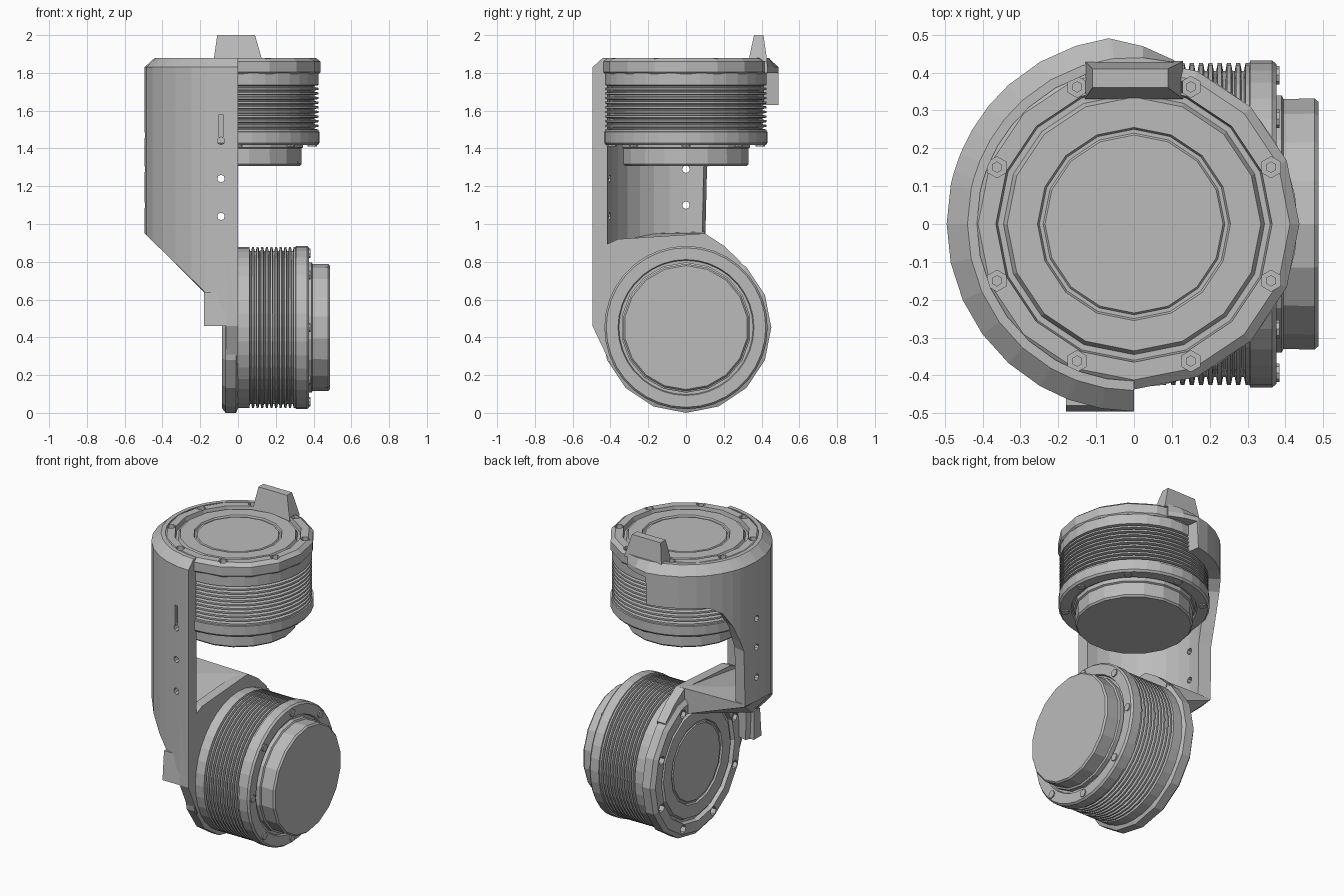
import bpy, bmesh
from math import sin, cos, pi, radians
from mathutils import Matrix

if "Cube" in bpy.data.objects:
    bpy.data.objects.remove(bpy.data.objects["Cube"])

grey = bpy.data.materials.new("machined_grey")
grey.use_nodes = True
grey.diffuse_color = (0.5, 0.5, 0.5, 1)
grey.node_tree.nodes["Principled BSDF"].inputs["Base Color"].default_value = (0.5, 0.5, 0.5, 1)


def finish(name, bm, matrix=Matrix()):
    bmesh.ops.recalc_face_normals(bm, faces=bm.faces)
    mesh = bpy.data.meshes.new(name)
    bm.to_mesh(mesh)
    bm.free()
    mesh.transform(matrix)
    mesh.materials.append(grey)
    obj = bpy.data.objects.new(name, mesh)
    bpy.context.collection.objects.link(obj)
    return obj


def lathe(name, profile, sides, matrix):
    """Spin (radius, height) points around the local z axis."""
    bm = bmesh.new()
    verts = [bm.verts.new((r, 0, w)) for r, w in profile]
    edges = [bm.edges.new(pair) for pair in zip(verts, verts[1:])]
    bmesh.ops.spin(bm, geom=verts + edges, cent=(0, 0, 0), axis=(0, 0, 1),
                   angle=2 * pi, steps=sides)
    bmesh.ops.remove_doubles(bm, verts=bm.verts, dist=0.0005)
    return finish(name, bm, matrix)


def rods(name, places, radius, depth, matrix=Matrix(), sides=8):
    """Several cylinders in one mesh, each placed by its own matrix."""
    bm = bmesh.new()
    for place in places:
        bmesh.ops.create_cone(bm, cap_ends=True, segments=sides, radius1=radius,
                              radius2=radius, depth=depth, matrix=place)
    return finish(name, bm, matrix)


def hull(name, points):
    bm = bmesh.new()
    for p in points:
        bm.verts.new(p)
    out = bmesh.ops.convex_hull(bm, input=bm.verts)
    loose = [v for v in out["geom_interior"] if isinstance(v, bmesh.types.BMVert)]
    bmesh.ops.delete(bm, geom=loose, context='VERTS')
    bmesh.ops.dissolve_limit(bm, angle_limit=0.02, verts=bm.verts, edges=bm.edges)
    return finish(name, bm)


def cut(obj, cutter):
    cutter.hide_render = True
    mod = obj.modifiers.new("cut", 'BOOLEAN')
    mod.operation, mod.solver, mod.object = 'DIFFERENCE', 'EXACT', cutter
    bpy.context.view_layer.objects.active = obj
    bpy.ops.object.modifier_apply(modifier=mod.name)
    bpy.data.objects.remove(cutter)


def circle_places(radius, height, phase):
    return [Matrix.Translation((radius * cos(a), radius * sin(a), height))
            for a in (phase + pi / 4 * k for k in range(8))]


def actuator(prefix, matrix, rim):
    """Motor unit: cover at local z = 0, output cap at local z = 0.57."""
    cover = lathe(prefix + "_cover", [
        (0, .012), (.235, .012), (.24, .018), (.25, .018), (.255, .008), (.335, .008),
        (.345, .028), (.36, .028), (.365, 0), (rim - .025, 0), (rim, .02), (rim, .075),
        (.428, .085), (0, .085)], 16, matrix)
    cut(cover, rods("pocket_cutter", circle_places(.392, 0, pi / 8), .028, .08, matrix, 6))
    rods(prefix + "_cover_bolts", circle_places(.392, .035, pi / 8), .015, .025, matrix, 6)

    # Finned housing between two plain bands
    body = [(0, .08), (.425, .08), (.425, .145)]
    fins, start, pitch = 10, .145, .0245
    for k in range(fins):
        w = start + k * pitch
        body += [(.404, w + .004), (.404, w + .010), (.425, w + .014), (.425, w + pitch)]
    body += [(.432, .392), (.432, .45), (.422, .462), (.36, .462), (.355, .45), (0, .45)]
    lathe(prefix + "_housing", body, 36, matrix)
    rods(prefix + "_rim_bolts", circle_places(.393, .46, 0), .024, .018, matrix)
    lathe(prefix + "_output_cap", [(0, .44), (.345, .44), (.345, .475), (.335, .48),
                                   (.337, .562), (.328, .572), (0, .572)], 18, matrix)


# Two matching actuators at right angles
actuator("upper", Matrix.Translation((0, 0, 1.88)) @ Matrix.Rotation(pi, 4, 'X'), .437)
actuator("lower", Matrix.Translation((-.085, 0, .452)) @ Matrix.Rotation(pi / 2, 4, 'Y'), .452)


# Curved bracket wall: lower edge height changes with the angle
def lower_edge(deg):
    x = .495 * cos(radians(deg))
    if deg > 249:
        return .46
    if deg > 180:
        return .95 - .97 * (x + .495)
    if deg >= 168:
        return .95
    if deg > 140:
        return 1.62 - .32 * ((deg - 140) / 27) ** 2
    return 1.63 if deg >= 98 else 1.8


angles = [76, 87, 97, 98, 108, 120, 132, 141, 150, 158, 164, 167, 168, 180,
          192, 204, 216, 228, 240, 249, 250, 260, 270]
bm = bmesh.new()
rings = []
for deg in angles:
    low = lower_edge(deg)
    outer = .495 - .05 * max(0, 98 - deg) / 22
    c, s = cos(radians(deg)), sin(radians(deg))
    section = [(outer, low), (outer, 1.83), (.44, 1.88), (.415, 1.88), (.415, low)]
    rings.append([bm.verts.new((r * c, r * s, z)) for r, z in section])
for a, b in zip(rings, rings[1:]):
    for i in range(5):
        j = (i + 1) % 5
        bm.faces.new((a[i], a[j], b[j], b[i]))
bm.faces.new(rings[0])
bm.faces.new(rings[-1])
wall = finish("bracket_wall", bm)

# Screw holes through the side and front of the wall, and a short slot
side = [Matrix.Translation((-.46, 0, z)) @ Matrix.Rotation(pi / 2, 4, 'Y') for z in (1.1, 1.29, 1.47)]
front = [Matrix.Translation((-.09, -.46, z)) @ Matrix.Rotation(pi / 2, 4, 'X') for z in (1.04, 1.24, 1.44)]
cut(wall, rods("hole_cutter", side + front, .02, .2))
bm = bmesh.new()
bmesh.ops.create_cube(bm, size=1, matrix=Matrix.Translation((-.09, -.49, 1.52))
                      @ Matrix.Diagonal((.02, .05, .12, 1)))
cut(wall, finish("slot_cutter", bm))

# Sloping floor that joins the wall to the lower flange
hull("bracket_floor", [
    (-.48, .1, .96), (-.48, .1, .945), (0, .1, .95), (0, .1, .85), (-.09, .1, .8),
    (-.45, -.2, .95), (-.45, -.2, .91), (-.28, -.4, .9), (-.28, -.4, .75),
    (-.18, -.4, .64), (0, -.4, .6), (0, -.4, .88)])

# Flange plate behind the lower actuator, with its corner block
outline = [(-.495, .46), (-.49, .86), (-.36, .92), (.1, .95), (.2, .885), (.29, .8), (.2, .5), (-.4, .26)]
hull("flange_gusset", [(x, y, z) for x in (-.06, 0) for y, z in outline])
hull("corner_block", [(x, y, .46) for x in (-.18, 0) for y in (-.495, -.42)]
     + [(x, y, .64) for x in (-.18, 0) for y in (-.48, -.42)])

# Cable tab on the top rim
hull("top_tab", [(x, y, 1.86) for x in (-.13, .13) for y in (.33, .43)]
     + [(x, y, 2.0) for x in (-.11, .09) for y in (.36, .41)])
